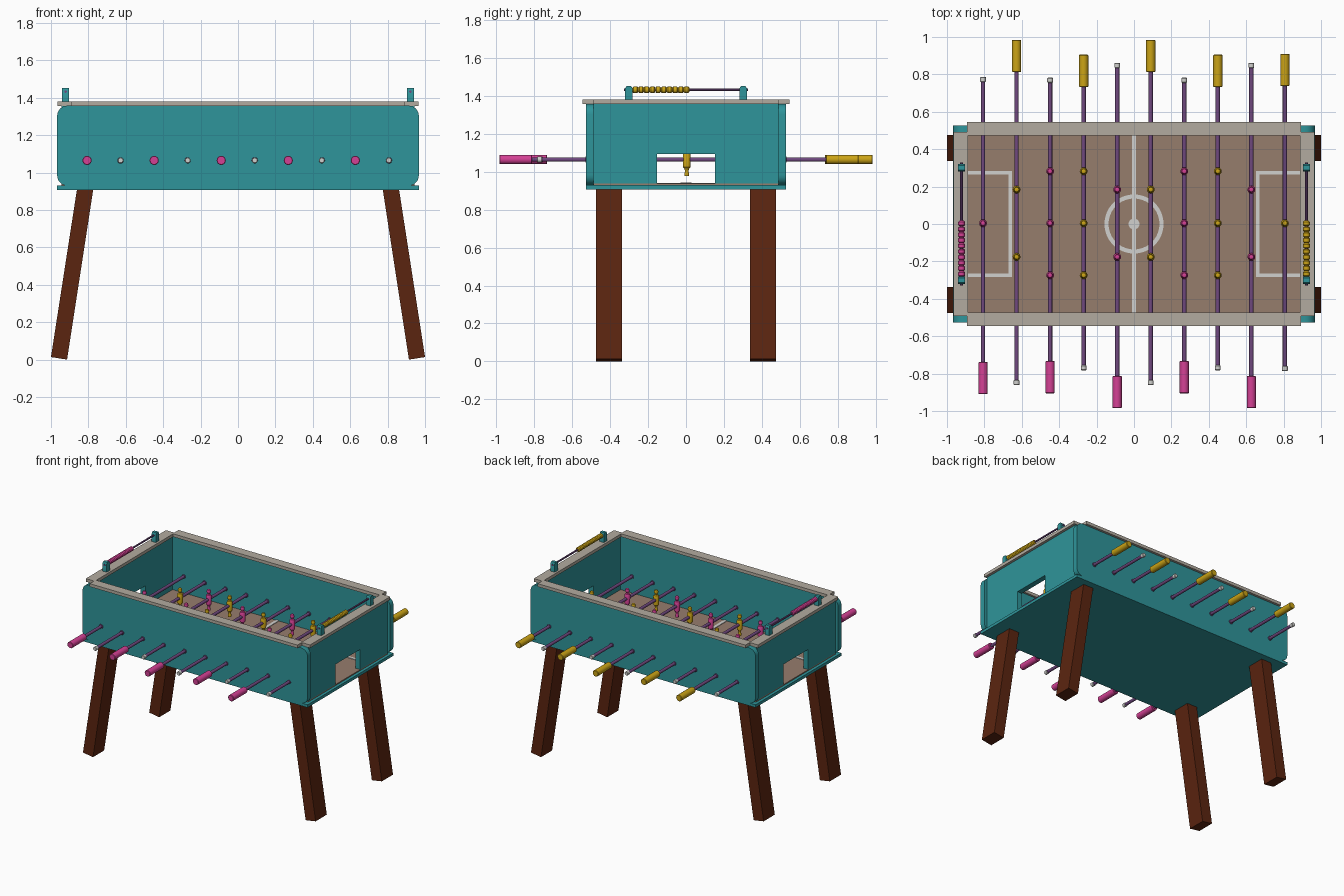
import bpy, bmesh, math
from mathutils import Matrix, Vector

if "Cube" in bpy.data.objects:
    bpy.data.objects.remove(bpy.data.objects["Cube"])


def mat(name, r, g, b):
    m = bpy.data.materials.new(name)
    m.diffuse_color = (r, g, b, 1)
    m.use_nodes = True
    m.node_tree.nodes["Principled BSDF"].inputs["Base Color"].default_value = m.diffuse_color
    return m


TEAL = mat("teal", .028, .30, .325)
RAIL = mat("pale rail", .45, .41, .35)
FIELD = mat("field brown", .305, .205, .152)
LEG = mat("dark wood", .105, .018, .005)
PINK = mat("pink", .66, .053, .30)
GOLD = mat("gold", .60, .37, .008)
ROD = mat("purple metal", .16, .065, .21)
WHITE = mat("off white", .64, .64, .62)


def finish(name, bm, m):
    bmesh.ops.remove_doubles(bm, verts=bm.verts, dist=1e-6)
    bmesh.ops.recalc_face_normals(bm, faces=bm.faces)
    for f in bm.faces:
        f.smooth = True
    for e in bm.edges:
        e.smooth = len(e.link_faces) == 2 and e.calc_face_angle(0) < .6
    me = bpy.data.meshes.new(name)
    bm.to_mesh(me)
    bm.free()
    me.materials.append(m)
    ob = bpy.data.objects.new(name, me)
    bpy.context.collection.objects.link(ob)
    return ob


def prism(name, pts, axis, a, b, m):
    """Extrude a 2D outline along an axis: x -> (y,z), y -> (x,z), z -> (x,y)."""
    place = {'x': lambda p, t: (t, p[0], p[1]), 'y': lambda p, t: (p[0], t, p[1]),
             'z': lambda p, t: (p[0], p[1], t)}[axis]
    bm = bmesh.new()
    f = bm.faces.new([bm.verts.new(place(p, a)) for p in pts])
    ext = bmesh.ops.extrude_face_region(bm, geom=[f])
    d = Vector(place((0, 0), b - a))
    bmesh.ops.translate(bm, vec=d, verts=[v for v in ext["geom"] if isinstance(v, bmesh.types.BMVert)])
    return finish(name, bm, m)


def box(name, x0, x1, y0, y1, z0, z1, m):
    return prism(name, [(x0, y0), (x1, y0), (x1, y1), (x0, y1)], 'z', z0, z1, m)


def lathe(name, prof, loc, m, along_y=0, n=16):
    """Revolve (radius, height) points around z, or around +y / -y."""
    bm = bmesh.new()
    rings = []
    for r, h in prof:
        if r == 0:
            rings.append([bm.verts.new((0, 0, h))] * n)
        else:
            rings.append([bm.verts.new((r * math.cos(2 * math.pi * i / n),
                                        r * math.sin(2 * math.pi * i / n), h)) for i in range(n)])
    for p, q in zip(rings, rings[1:]):
        for i in range(n):
            j = (i + 1) % n
            vs = list(dict.fromkeys([p[i], p[j], q[j], q[i]]))
            bm.faces.new(vs)
    rot = Matrix.Rotation(-math.pi / 2 * along_y, 4, 'X')
    bm.transform(Matrix.Translation(loc) @ rot)
    return finish(name, bm, m)


def rod(name, r, y0, y1, x, z, m, bev=0.0, n=16):
    prof = [(0, y0), (r - bev, y0), (r, y0 + bev), (r, y1 - bev), (r - bev, y1), (0, y1)]
    return lathe(name, prof, (x, 0, z), m, 1, n)


def rounded(x0, x1, z0, z1, r, n=6):
    pts = []
    for cx, cz, a0 in ((x1 - r, z1 - r, 0), (x0 + r, z1 - r, 90), (x0 + r, z0 + r, 180), (x1 - r, z0 + r, 270)):
        for i in range(n + 1):
            a = math.radians(a0 + 90 * i / n)
            pts.append((cx + r * math.cos(a), cz + r * math.sin(a)))
    return pts


# Cabinet: base, playing field, long side panels, end panels with goal openings
box("base_plate", -.967, .967, -.527, .527, .908, .93, TEAL)
box("playing_field", -.944, .944, -.487, .487, .93, .938, FIELD)
for s, nm in ((-1, "front"), (1, "back")):
    prism(nm + "_panel", rounded(-.967, .967, .93, 1.358, .055), 'y', s * .487, s * .527, TEAL)
    box(nm + "_top_rail", -.893, .893, *sorted((s * .472, s * .545)), 1.357, 1.381, RAIL)
goal_wall = [(-.487, .938), (-.152, .938), (-.152, 1.095), (.152, 1.095),
             (.152, .938), (.487, .938), (.487, 1.358), (-.487, 1.358)]
for s, nm in ((-1, "left"), (1, "right")):
    prism(nm + "_goal_panel", goal_wall, 'x', s * .903, s * .944, TEAL)
    box(nm + "_top_rail", *sorted((s * .888, s * .964)), -.492, .492, 1.357, 1.381, RAIL)

# Field markings
Z0, Z1 = .938, .942
box("centre_line", -.012, .012, -.487, .487, Z0, Z1, WHITE)
lathe("centre_spot", [(0, Z0), (.029, Z0), (.029, Z1 + .001), (0, Z1 + .001)], (0, 0, 0), WHITE, n=24)
lathe("centre_circle", [(.136, Z0), (.158, Z0), (.158, Z1 + .0005), (.136, Z1 + .0005), (.136, Z0)],
      (0, 0, 0), WHITE, n=48)
for s, nm in ((-1, "left"), (1, "right")):
    o, i, t, e = .284, .264, s * .652, s * .90
    prism(nm + "_penalty_box", [(e, -o), (t, -o), (t, o), (e, o), (e, i), (t + s * .02, i),
                                (t + s * .02, -i), (e, -i)], 'z', Z0, Z1, WHITE)

# Splayed legs
for sx, a in ((-1, "left"), (1, "right")):
    for sy, b in ((-1, "front"), (1, "back")):
        prism(f"{b}_{a}_leg", [(sx * .914, 0), (sx * 1.0, .0136), (sx * .861, .91), (sx * .774, .91)],
              'y', sy * .338, sy * .475, LEG)

# Score counters: posts, wire and beads
for x, c, nm in ((-.922, PINK, "left"), (.922, GOLD, "right")):
    for y in (-.302, .302):
        prism(nm + "_counter_post", [(y - .02, 1.375), (y + .02, 1.375), (y + .02, 1.44), (y + .012, 1.453),
                                     (y - .012, 1.453), (y - .02, 1.44)], 'x', x - .018, x + .018, TEAL)
    rod(nm + "_counter_wire", .007, -.328, .328, x, 1.433, ROD, n=10)
    for k in range(10):
        y = -.282 + .03 * k
        rod(nm + "_counter_bead", .018, y, y + .0295, x, 1.433, c, .006, 12)

# Player rods: handle on the team's own side, end cap on the other
SPOTS = {1: [0], 2: [-.18, .18], 3: [-.278, 0, .278]}
GRIP = {1: .738, 2: .813, 3: .733}
PLAYER = [(0, -.088), (.012, -.088), (.013, -.074), (.009, -.064), (.012, -.048), (.020, -.040),
          (.021, .024), (.016, .034), (.008, .038), (.008, .043), (.014, .049), (.016, .060),
          (.012, .072), (0, .077)]
RZ = 1.065
for k, count in enumerate((1, 2, 3, 3, 2, 2, 3, 3, 2, 1)):
    x = -.807 + k * .1793
    s, c, team = (-1, PINK, "pink") if k % 2 == 0 else (1, GOLD, "gold")
    g = GRIP[count]
    rod(team + "_rod", .0115, *sorted((s * (g + .02), -s * (g + .035))), x, RZ, ROD, n=12)
    rod(team + "_handle", .0245, *sorted((s * g, s * (g + .172))), x, RZ, c, .003)
    rod(team + "_rod_end_cap", .0155, *sorted((-s * (g + .022), -s * (g + .049))), x, RZ, WHITE, .003, 12)
    for sy in (-1, 1):
        rod("rod_bushing", .0165, *sorted((sy * .483, sy * .531)), x, RZ, ROD, .002, 12)
    for y in SPOTS[count]:
        lathe(team + "_player", PLAYER, (x, y + .004, RZ), c, n=12)
